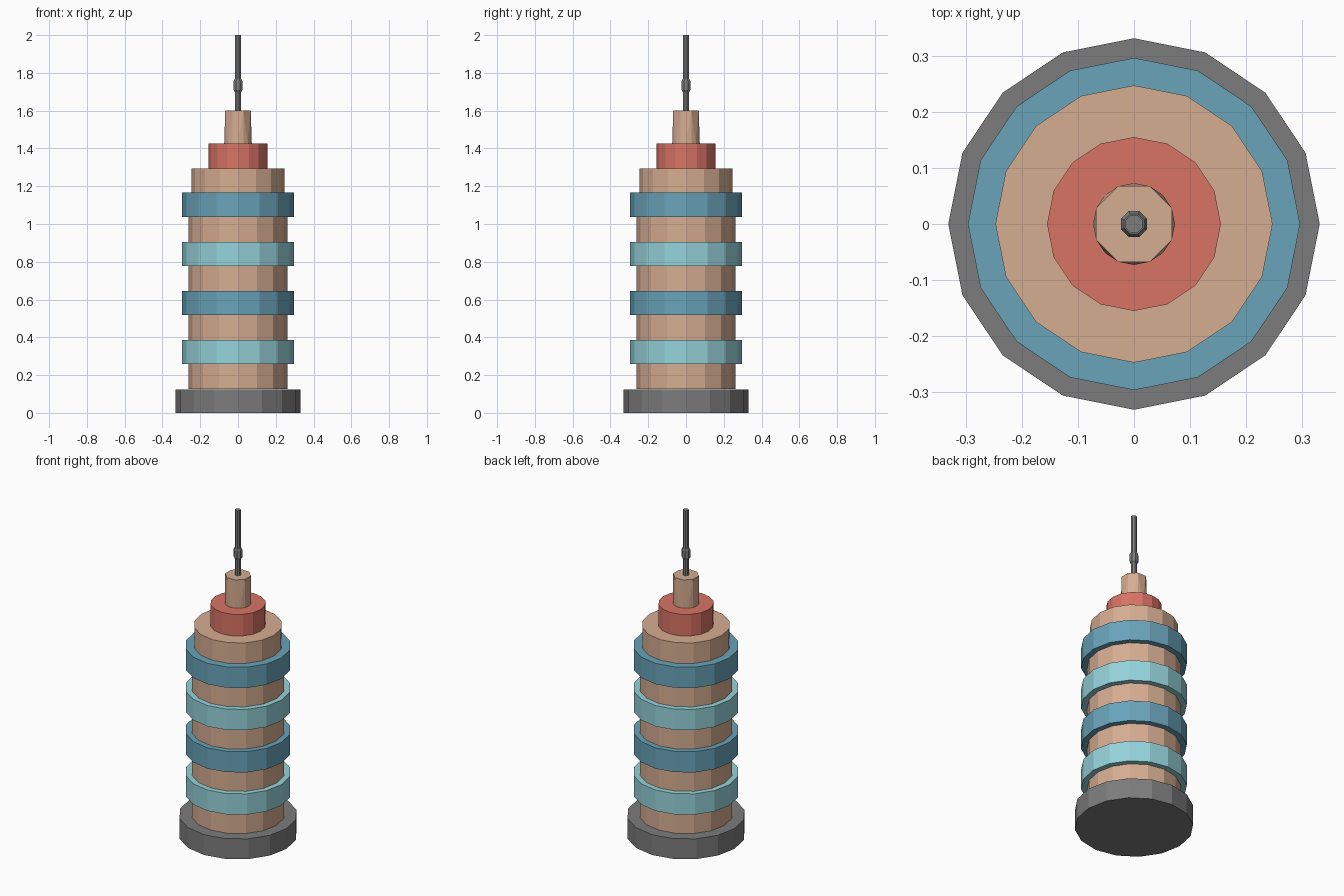
import bpy, bmesh, math

if "Cube" in bpy.data.objects:
    bpy.data.objects.remove(bpy.data.objects["Cube"])


def material(name, rgb):
    """Flat colour given as 0-255 sRGB, stored as linear."""
    lin = [((c / 255 + 0.055) / 1.055) ** 2.4 for c in rgb]
    m = bpy.data.materials.new(name)
    m.diffuse_color = (*lin, 1)
    m.use_nodes = True
    m.node_tree.nodes["Principled BSDF"].inputs["Base Color"].default_value = m.diffuse_color
    return m


TAN = material("warm tan", (214, 173, 146))
GREY = material("dark grey", (124, 124, 124))
TEAL = material("light teal", (149, 210, 218))
BLUE = material("steel blue", (105, 163, 185))
RED = material("brick red", (216, 116, 101))


def finish(bm, name, mat):
    bmesh.ops.recalc_face_normals(bm, faces=bm.faces[:])
    mesh = bpy.data.meshes.new(name)
    bm.to_mesh(mesh)
    bm.free()
    mesh.materials.append(mat)
    obj = bpy.data.objects.new(name, mesh)
    bpy.context.collection.objects.link(obj)
    return obj


def ring(bm, r, z, sides, turn=0.0):
    return [bm.verts.new((r * math.cos(turn + math.tau * i / sides),
                          r * math.sin(turn + math.tau * i / sides), z))
            for i in range(sides)]


def lathe(name, mat, profile, sides=16, turn=0.0):
    """Closed turned solid from (radius, height) pairs."""
    bm = bmesh.new()
    rings = [ring(bm, r, z, sides, turn) for r, z in profile]
    for a, b in zip(rings, rings[1:]):
        for i in range(sides):
            j = (i + 1) % sides
            bm.faces.new((a[i], a[j], b[j], b[i]))
    bm.faces.new(rings[0])
    bm.faces.new(rings[-1])
    return finish(bm, name, mat)


def drum(name, mat, r, z0, z1):
    return lathe(name, mat, [(r, z0), (r, z1)])


# Plinth
drum("base", GREY, 0.331, 0, 0.125)

# Alternating wall drums and projecting bands
STEP = 0.13
for i in range(4):
    z = 0.126 + i * 2 * STEP
    drum(f"wall_{i + 1}", TAN, 0.262, z, z + STEP + 0.002)
    drum(f"band_{i + 1}", BLUE if i % 2 else TEAL, 0.296,
         z + STEP + 0.002, z + 2 * STEP)

# Stepped crown
drum("upper_wall", TAN, 0.247, 1.166, 1.293)
drum("red_tier", RED, 0.155, 1.293, 1.426)

# Turret: sixteen-sided foot narrowing to an eight-sided top
bm = bmesh.new()
foot = ring(bm, 0.073, 1.426, 16)
top = ring(bm, 0.073, 1.60, 8, math.pi / 8)
for i in range(8):
    j = (i + 1) % 8
    a, mid, b = foot[2 * i + 1], foot[(2 * i + 2) % 16], foot[(2 * i + 3) % 16]
    bm.faces.new((a, mid, top[i]))
    bm.faces.new((mid, top[j], top[i]))
    bm.faces.new((mid, b, top[j]))
bm.faces.new(foot)
bm.faces.new(top)
finish(bm, "turret", TAN)

# Mast with collar
lathe("mast", GREY, [(0.017, 1.60), (0.017, 2.0)], 8, math.pi / 8)
lathe("mast_collar", GREY, [(0.019, 1.70), (0.025, 1.71), (0.025, 1.755), (0.019, 1.767)],
      8, math.pi / 8)
